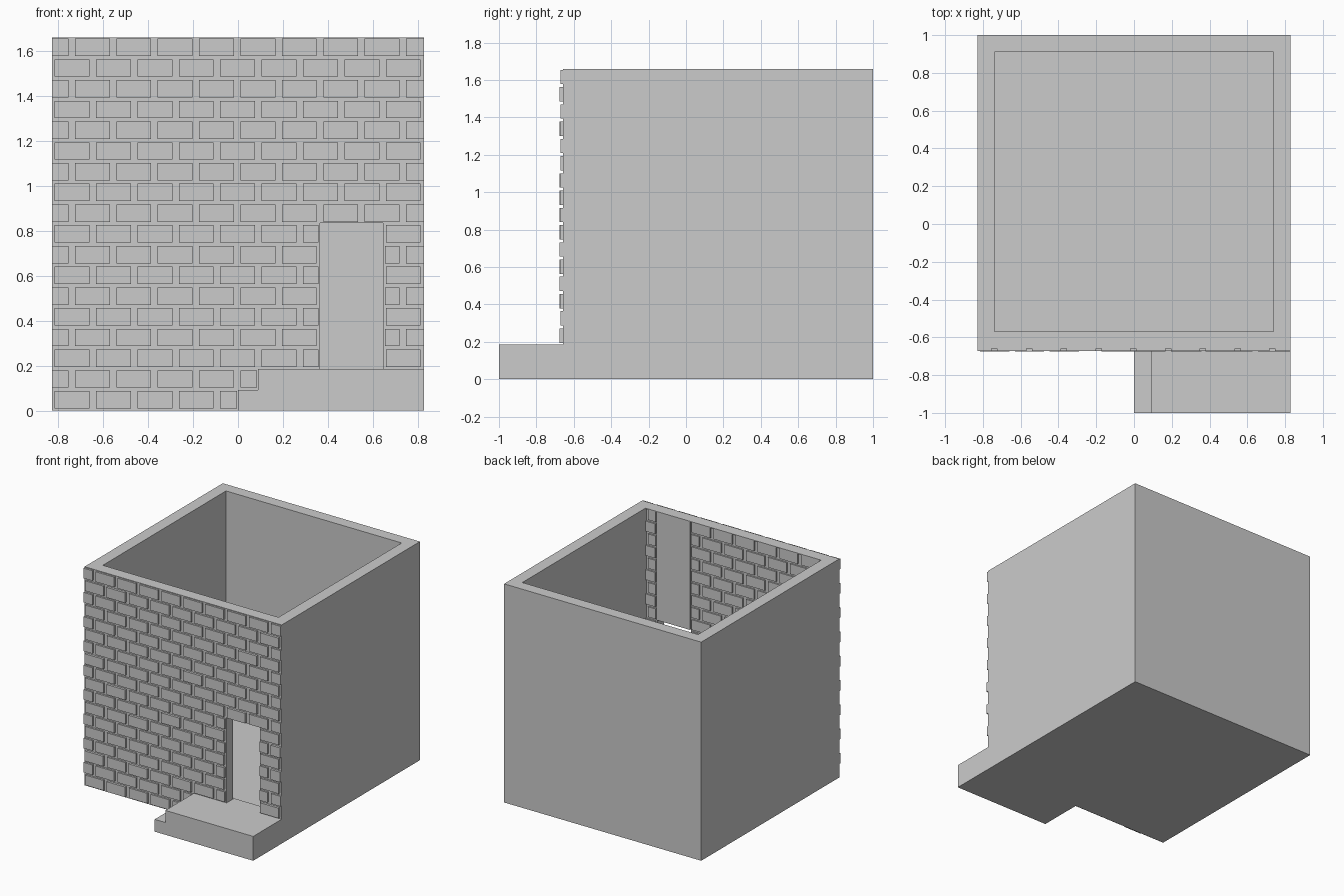
import bpy, bmesh

if "Cube" in bpy.data.objects:
    bpy.data.objects.remove(bpy.data.objects["Cube"])


def boxes(name, items):
    """One mesh object from (x0, x1, y0, y1, z0, z1) boxes."""
    bm = bmesh.new()
    for x0, x1, y0, y1, z0, z1 in items:
        vs = bmesh.ops.create_cube(bm, size=1)["verts"]
        for v in vs:
            v.co.x = x1 if v.co.x > 0 else x0
            v.co.y = y1 if v.co.y > 0 else y0
            v.co.z = z1 if v.co.z > 0 else z0
    me = bpy.data.meshes.new(name)
    bm.to_mesh(me)
    bm.free()
    ob = bpy.data.objects.new(name, me)
    bpy.context.collection.objects.link(ob)
    return ob


W, H = 0.828, 1.66
T = 0.09
FRONT, INNER = -0.672, -0.568      # brick faces outside and inside
MF, MI = -0.658, -0.58             # mortar faces outside and inside
DX0, DX1, DZ0, DZ1 = 0.365, 0.645, 0.185, 0.835

# Plain side and back walls, open at the top: one U-shaped extrusion
bm = bmesh.new()
outline = [(-W, MF), (-W + T, MF), (-W + T, 1 - T), (W - T, 1 - T),
           (W - T, MF), (W, MF), (W, 1), (-W, 1)]
face = bm.faces.new([bm.verts.new((x, y, 0)) for x, y in outline])
ext = bmesh.ops.extrude_face_region(bm, geom=[face])["geom"]
bmesh.ops.translate(bm, vec=(0, 0, H),
                    verts=[g for g in ext if isinstance(g, bmesh.types.BMVert)])
bmesh.ops.recalc_face_normals(bm, faces=bm.faces[:])
me = bpy.data.meshes.new("plain_walls")
bm.to_mesh(me)
bm.free()
bpy.context.collection.objects.link(bpy.data.objects.new("plain_walls", me))

# Floor inside the room
boxes("floor", [(-W + T, W - T, MI, 1 - T, 0, 0.18)])

# Front wall core around the doorway, with the smooth panel above the door inside
boxes("front_wall", [(-W + T, DX0, MF, MI, 0, H),
                     (DX1, W - T, MF, MI, 0, H),
                     (DX0, DX1, MF, INNER, DZ1, H),
                     (DX0, DX1, MF, INNER, 0, DZ0)])
# Inner rim strip of the front wall
boxes("front_rim", [(-W + T, DX0, MI, INNER, H - 0.006, H),
                    (DX1, W - T, MI, INNER, H - 0.006, H)])

# Entrance steps
boxes("upper_step", [(0.09, W, -1, MF, 0, DZ0)])
boxes("lower_step", [(0, 0.09, -1, MF, 0, 0.093)])

# Running-bond bricks showing on both faces of the front wall
PITCH, ROW, LEN, HT = 0.184, 0.0922, 0.155, 0.077
proud = {(0, 1), (2, 0), (2, 2), (2, 4), (2, 8), (4, 6), (5, 8), (6, 2), (7, 3),
         (7, 5), (7, 8), (8, 1), (9, 6), (10, 0), (11, 4), (14, 7), (16, 1), (16, 8)}
outer, inner = [], []


def pieces(x0, x1, cut0, cut1):
    """Parts of x0..x1 left outside cut0..cut1."""
    out = [(x0, min(x1, cut0)), (max(x0, cut1), x1)]
    return [(a, b) for a, b in out if b - a > 0.012]


for r in range(18):
    z0 = 0.01 + r * ROW
    z1 = min(z0 + HT, H)
    start = -0.725 if r % 2 else -0.815
    for i in range(-1, 10):
        x0 = max(start + i * PITCH, -W)
        x1 = min(start + i * PITCH + LEN, W)
        if x1 - x0 < 0.012:
            continue
        y = FRONT - (0.004 if (r, i) in proud else 0)
        # outside: stop at the steps and the doorway
        if r < 2:
            cut = (-0.005 if r == 0 else 0.085, 9)
        elif z0 < DZ1 - 0.01:
            cut = (DX0 - 0.008, DX1 + 0.008)
        else:
            cut = (9, 9)
        for a, b in pieces(x0, x1, *cut):
            outer.append((a, b, y, MF + 0.01, z0, z1))
        # inside: stop at the floor, side walls and door panel
        if r >= 2:
            xa, xb = max(x0, -W + T), min(x1, W - T)
            for a, b in pieces(xa, xb, DX0 - 0.008, DX1 + 0.008):
                inner.append((a, b, MI - 0.01, INNER, z0, z1))

boxes("outer_bricks", outer)
boxes("inner_bricks", inner)
